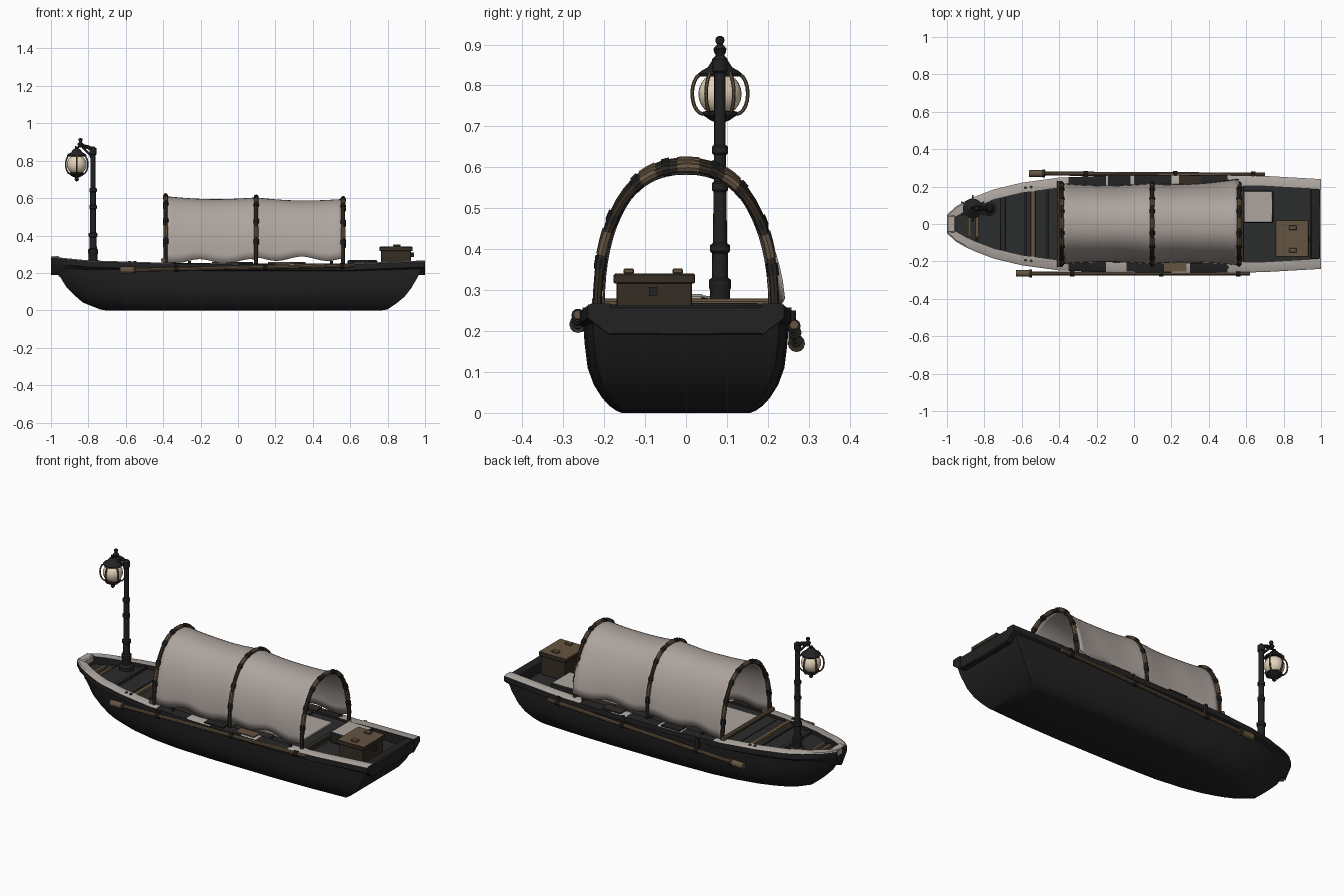
import bpy, bmesh, math
from math import sin, cos, pi
from mathutils import Vector

if "Cube" in bpy.data.objects:
    bpy.data.objects.remove(bpy.data.objects["Cube"])


def material(name, r, g, b):
    m = bpy.data.materials.new(name)
    m.use_nodes = True
    m.diffuse_color = (r, g, b, 1)
    bsdf = next(n for n in m.node_tree.nodes if n.type == 'BSDF_PRINCIPLED')
    bsdf.inputs["Base Color"].default_value = (r, g, b, 1)
    bsdf.inputs["Roughness"].default_value = 0.8
    return m


CHARCOAL = material("charcoal", .016, .016, .016)
DECK = material("deck_grey", .024, .025, .025)
WOOD = material("brown_wood", .13, .09, .052)
DARKWOOD = material("dark_wood", .035, .026, .018)
CLOTH = material("canvas", .42, .37, .34)
PAINT = material("pale_paint", .42, .38, .35)
GLASS = material("cream_glass", .78, .66, .5)


def finish(ob, *mats):
    for m in mats:
        ob.data.materials.append(m)
    bpy.ops.object.select_all(action='DESELECT')
    ob.select_set(True)
    bpy.context.view_layer.objects.active = ob
    bpy.ops.object.shade_smooth_by_angle(angle=math.radians(35))
    return ob


def mesh(name, verts, faces, *mats, rule=None):
    me = bpy.data.meshes.new(name)
    me.from_pydata(verts, [], faces)
    bm = bmesh.new()
    bm.from_mesh(me)
    bmesh.ops.remove_doubles(bm, verts=bm.verts, dist=1e-5)
    bmesh.ops.recalc_face_normals(bm, faces=bm.faces)
    if rule:
        for f in bm.faces:
            f.material_index = rule(f)
    bm.to_mesh(me)
    bm.free()
    ob = bpy.data.objects.new(name, me)
    bpy.context.collection.objects.link(ob)
    return finish(ob, *mats)


def grid(rows, closed=False):
    """Vertices and quads joining equal rows of points."""
    n = len(rows[0])
    faces = [(i*n+j, i*n+(j+1) % n, (i+1)*n+(j+1) % n, (i+1)*n+j)
             for i in range(len(rows)-1) for j in range(n if closed else n-1)]
    return [p for r in rows for p in r], faces


def solid(name, rows, *mats, rule=None):
    v, f = grid(rows, True)
    n = len(rows[0])
    f += [tuple(range(n)), tuple(range(len(v)-n, len(v)))]
    return mesh(name, v, f, *mats, rule=rule)


def box(name, lo, hi, *mats, rule=None, bevel=0):
    (a, b, c), (d, e, g) = lo, hi
    ob = solid(name, [[(a, b, z), (d, b, z), (d, e, z), (a, e, z)] for z in (c, g)], *mats, rule=rule)
    if bevel:
        mod = ob.modifiers.new("bevel", 'BEVEL')
        mod.width = bevel
    return ob


def tube(name, pts, r, mat, sides=10):
    pts = [Vector(p) for p in pts]
    rows = []
    for i, p in enumerate(pts):
        d = (pts[min(i+1, len(pts)-1)] - pts[max(i-1, 0)]).normalized()
        s = d.cross(Vector((1, 0, 0) if abs(d.x) < .7 else (0, 0, 1))).normalized()
        t = d.cross(s)
        rows.append([p + r*(s*cos(2*pi*k/sides) + t*sin(2*pi*k/sides)) for k in range(sides)])
    return solid(name, rows, mat)


def lathe(name, profile, x, y, mat, sides=16):
    return solid(name, [[(x+r*cos(2*pi*k/sides), y+r*sin(2*pi*k/sides), z) for k in range(sides)]
                        for r, z in profile], mat)


def lerp(table, x):
    for (a, p), (b, q) in zip(table, table[1:]):
        if x <= b:
            return p + (q-p)*max(0, x-a)/(b-a)
    return table[-1][1]


# Hull lines: half width, sheer height, end rakes and section fullness
def width(x):
    return lerp([(-1, .04), (-.95, .085), (-.88, .125), (-.75, .175), (-.6, .211), (-.4, .238),
                 (-.1, .25), (.4, .253), (.7, .247), (1, .23)], x)


def sheer(x):
    return lerp([(-1, .28), (-.8, .26), (-.4, .248), (0, .244), (.6, .244), (1, .26)], x)


XS = [-1 + i/20 for i in range(41)]
LEVELS = [0, .02, .07, .15, .28, .45, .7, 1]


def hull_point(x, t, side):
    bow = lerp([(0, -.71), (.02, -.74), (.15, -.83), (.4, -.91), (.75, -.97), (1, -1)], t)
    stern = lerp([(0, .77), (.02, .8), (.23, .88), (.57, .95), (1, .995)], t)
    full = lerp([(0, .62), (.02, .67), (.07, .74), (.15, .81), (.28, .89), (.45, .95), (.7, .98), (1, 1)], t)
    return (bow + (stern-bow)*(x+1)/2, side*width(x)*full, t*sheer(x))


rows = [[hull_point(x, t, 1) for t in reversed(LEVELS)] + [hull_point(x, t, -1) for t in LEVELS] for x in XS]
verts, faces = grid(rows)
n = 2*len(LEVELS)
for base in (0, len(verts)-n):
    faces += [(base+i, base+i+1, base+n-2-i, base+n-1-i) for i in range(n//2-1)]
mesh("hull", verts, faces, CHARCOAL)


# Gunwales: pale worn top, dark sides, bare in patches amidships
def worn(f):
    x = f.calc_center_median().x
    bare = -.4 < x < .56 and sin(x*19) > -.35
    return 1 if f.normal.z > .7 and not bare else 0


for side, label in ((1, "left"), (-1, "right")):
    rows = []
    for x in XS:
        w, z = width(x), sheer(x)
        inner = max(.003, w-.045)
        rows.append([(x, side*(w+.01), z-.028), (x, side*(w+.01), z+.002), (x, side*(w+.002), z+.007),
                     (x, side*inner, z+.007), (x, side*inner, .19)])
    solid(label + "_gunwale", rows, CHARCOAL, PAINT, rule=worn)
box("transom_beam", (.945, -.19, .19), (.998, .19, .262), CHARCOAL, bevel=.005)
box("bow_cap", (-1, -.045, .25), (-.955, .045, .29), PAINT, bevel=.006)


# Deck panels following the hull
def deck(name, x0, x1, z, mat):
    rows = []
    for i in range(7):
        x = x0 + (x1-x0)*i/6
        w = max(.004, width(x)-.04)
        rows.append([(x, -w, z-.02), (x, w, z-.02), (x, w, z), (x, -w, z)])
    return solid(name, rows, mat)


deck("under_deck", -.96, .95, .2, CHARCOAL)
edges = [-.96, -.84, -.71, -.58, -.46, -.38, -.1, .1, .34, .57]
for i, (a, b) in enumerate(zip(edges, edges[1:])):
    deck(f"deck_panel_{i}", a+.004, b-.004, .238 + .004*(i % 2), DECK)
deck("stern_floor", .575, .94, .206, DECK)

# Cross beams and loose boards
for x, half, h, mat in ((-.7, .15, .255, DECK), (-.54, .185, .258, WOOD), (.575, .21, .25, DARKWOOD)):
    box("cross_beam", (x-.013, -half, .225), (x+.013, half, h), mat, bevel=.003)
tube("front_crossbar", [(-.4, -.23, .268), (-.4, .23, .268)], .012, WOOD)
for x in (-.88, -.84):
    box("bow_cleat", (x-.008, -.07, .235), (x+.008, .04, .252), WOOD)
box("floor_mat", (-.36, -.15, .236), (.5, .15, .247), CLOTH)
for x, y, mat in ((.22, -.225, WOOD), (.02, -.225, CHARCOAL), (-.08, .23, CHARCOAL), (.3, .23, DARKWOOD)):
    box("gunwale_board", (x-.06, y-.028, .25), (x+.06, y+.028, .257), mat)
box("seat_panel", (.585, .005, .206), (.745, .18, .268), PAINT, CHARCOAL,
    rule=lambda f: 0 if f.normal.z > .5 else 1, bevel=.006)


# Canopy arch shared by the cloth and hoops
def arch(x, a, grow=0, foot=.26):
    c, s = cos(a), sin(a)
    top = lerp([(-.39, .61), (.1, .603), (.57, .595)], x)
    e = 2/2.3
    return (x, (.214+grow)*math.copysign(abs(c)**e, c), foot + (top+grow-foot)*abs(s)**e)


rows = []
for i in range(33):
    x = -.385 + .945*i/32
    u = (x+.385)/.48 if x < .095 else (x-.095)/.465
    sag = -.012*sin(pi*u)
    row = []
    for k in range(33):
        a = pi*k/32
        near = cos(a) < 0
        lift = .012*sin(x*23) + (.018 if x > .1 else .004)
        px, py, pz = arch(x, a, sag, .258 + max(-.006, lift))
        # Loose rear corners flare outwards
        loose = max(0, 1-sin(a)*1.6) * (max(0, u) if x > .1 else .15)
        row.append((px, py + (-.008 if near else .028)*loose, pz))
    rows.append(row)
canopy = mesh("canopy_cloth", *grid(rows), CLOTH)
canopy.modifiers.new("thickness", 'SOLIDIFY').thickness = .005

for x in (-.387, .097, .562):
    tube("canopy_hoop", [arch(x, pi*k/28, .003, .245) for k in range(29)], .011, DARKWOOD, 8)
    for a in (.25, .6, .95, 1.3, 1.75, 2.1, 2.5, 2.85):
        tube("hoop_binding", [arch(x, a+d, .003, .245) for d in (-.04, 0, .04)], .0145, CHARCOAL, 8)
    for a in (.42, 1.1, 1.55, 1.95, 2.7):
        tube("hoop_patch", [arch(x, a+d, .004, .245) for d in (-.09, 0, .09)], .0125, WOOD, 8)

# Poles slung along both sides, with collars and brackets
for label, a, b in (("right_pole", Vector((-.63, -.264, .215)), Vector((.62, -.264, .24))),
                    ("left_pole", Vector((-.56, .27, .167)), Vector((.7, .264, .215)))):
    tube(label, [a, b], .011, WOOD)
    d = (b-a).normalized()
    tube(label + "_grip", [a, a+d*.07], .018, WOOD, 12)
    tube(label + "_collar", [a+d*.07, a+d*.085], .021, DARKWOOD, 12)
    for s in (.24, .62, .95):
        p = a + (b-a)*s
        tube(label + "_tie", [p-d*.012, p+d*.012], .016, CHARCOAL)
        y = math.copysign(.25, p.y)
        box(label + "_bracket", (p.x-.008, min(y, p.y), p.z), (p.x+.008, max(y, p.y), .25), CHARCOAL)
for x in (-.58, -.55, -.26, .5):
    for side in (-1, 1):
        tube("rail_peg", [(x, side*(width(x)-.02), .24), (x, side*(width(x)-.02), .265)], .008, DARKWOOD, 8)

# Stern crate
box("crate_body", (.765, -.17, .206), (.925, .015, .322), DARKWOOD, bevel=.003)
box("crate_lid", (.757, -.177, .316), (.933, .022, .34), WOOD, DARKWOOD,
    rule=lambda f: 0 if f.normal.z > .5 else 1, bevel=.003)
for y in (-.14, -.02):
    box("lid_handle", (.83, y-.013, .34), (.87, y+.013, .353), WOOD, bevel=.003)
box("crate_latch", (.925, -.09, .285), (.941, -.07, .308), CHARCOAL)

# Lamp post with collars
PX, LX, Y = -.775, -.862, .083
lathe("lamp_post", [(.04, .235), (.04, .262), (.024, .27), (.024, .3), (.027, .305), (.027, .325), (.02, .33),
                    (.019, .39), (.024, .395), (.024, .41), (.017, .415), (.016, .54), (.02, .545), (.02, .56),
                    (.015, .565), (.015, .63), (.02, .635), (.02, .65), (.014, .655), (.014, .83), (.019, .835),
                    (.019, .865), (.008, .875)], PX, Y, CHARCOAL)
tube("lamp_arm", [(PX, Y, .858), (-.8, Y, .872), (-.835, Y, .88), (LX, Y, .872), (LX, Y, .84)], .011, CHARCOAL)
tube("arm_brace", [(PX, Y, .79), (-.79, Y, .83), (-.83, Y, .872)], .006, DARKWOOD, 8)
lathe("lamp_finial", [(.006, .87), (.014, .88), (.016, .89), (.007, .9), (.011, .908), (.01, .917), (.003, .921)],
      -.842, Y, CHARCOAL, 12)

# Lantern: globe, cap, base and curved cage ribs
lathe("lantern_globe", [(max(.002, .053*sin(pi*k/12)), .779-.053*cos(pi*k/12)) for k in range(13)],
      LX, Y, GLASS, 24)
lathe("lantern_cap", [(.05, .822), (.053, .829), (.045, .836), (.03, .844), (.02, .86), (.008, .866)],
      LX, Y, CHARCOAL)
lathe("lantern_base", [(.005, .69), (.012, .698), (.008, .708), (.025, .716), (.042, .728), (.042, .736), (.03, .738)],
      LX, Y, CHARCOAL)
for i in range(6):
    h = pi*i/3 + pi/6
    tube("lantern_rib", [(LX+r*cos(h), Y+r*sin(h), .78-.05*cos(pi*k/10))
                         for k in range(11) for r in [.04+.028*sin(pi*k/10)]], .0045, WOOD, 6)
